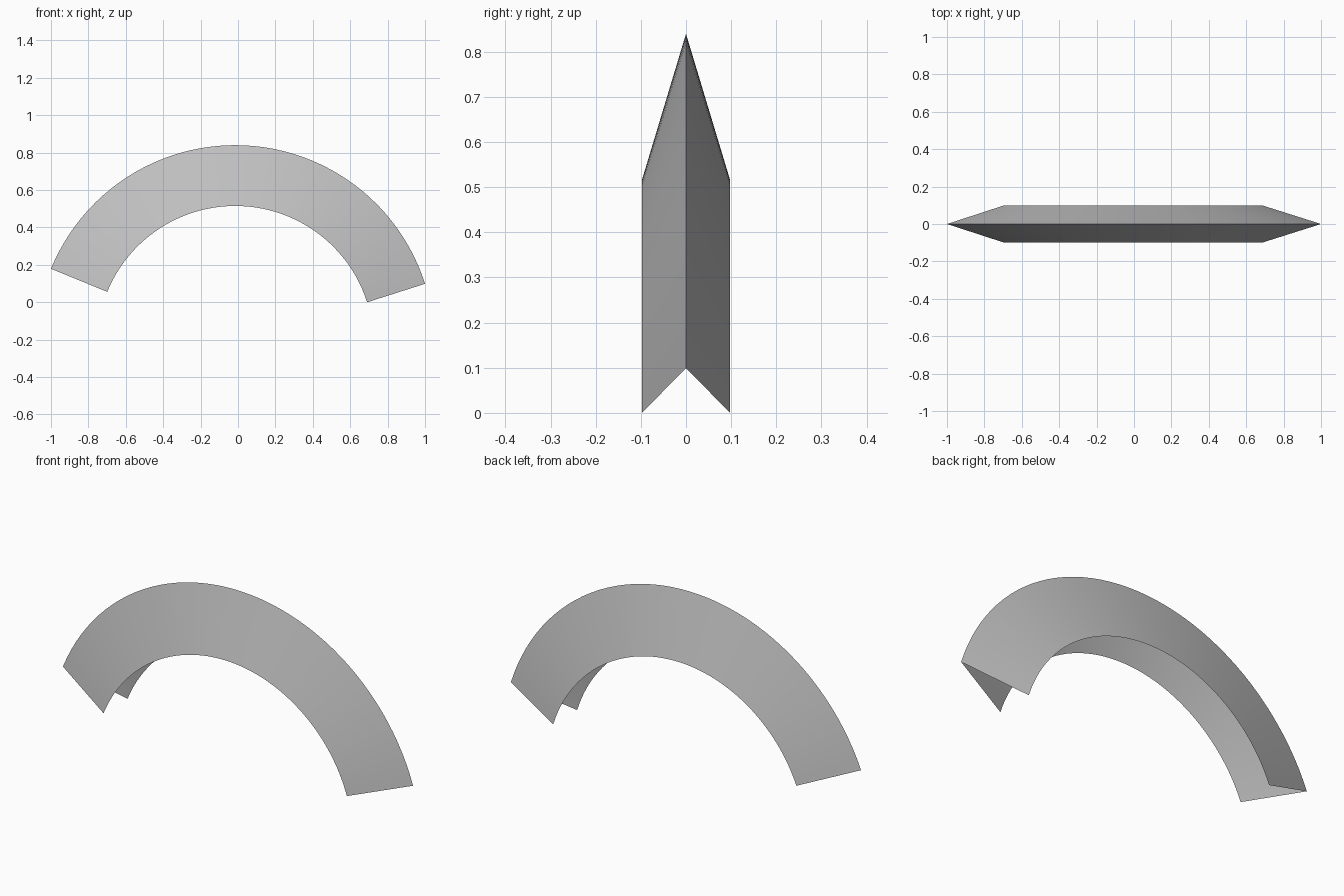
import bpy, bmesh
from math import radians, cos, sin
from mathutils import Vector

if "Cube" in bpy.data.objects:
    bpy.data.objects.remove(bpy.data.objects["Cube"], do_unlink=True)

OUTER, INNER, HALF_WIDTH = 1.065, 0.74, 0.098
CENTRE = Vector((-0.0146, 0, -0.225))
START, SWEEP, STEPS = radians(17.7), radians(140), 48

# Plain grey material
grey = bpy.data.materials.new("light_grey")
grey.use_nodes = True
colour = (0.54, 0.54, 0.54, 1)
grey.diffuse_color = colour
grey.node_tree.nodes["Principled BSDF"].inputs["Base Color"].default_value = colour

# Open V profile at the right-hand end: two rims joined by the outer ridge
bm = bmesh.new()
direction = Vector((cos(START), 0, sin(START)))
profile = [bm.verts.new(CENTRE + direction * radius + Vector((0, y, 0)))
           for radius, y in ((INNER, -HALF_WIDTH), (OUTER, 0), (INNER, HALF_WIDTH))]
edges = [bm.edges.new(pair) for pair in zip(profile, profile[1:])]

# Sweep the profile over the arch
bmesh.ops.spin(bm, geom=profile + edges, cent=CENTRE, axis=(0, -1, 0),
               angle=SWEEP, steps=STEPS, use_duplicate=False)

# Turn both panels outward
bm.normal_update()
for face in bm.faces:
    if face.normal.y * face.calc_center_median().y < 0:
        face.normal_flip()

mesh = bpy.data.meshes.new("arch_shell")
bm.to_mesh(mesh)
bm.free()
mesh.materials.append(grey)
arch = bpy.data.objects.new("arch_shell", mesh)
bpy.context.collection.objects.link(arch)

# Smooth along the arch, sharp at the ridge
bpy.ops.object.select_all(action='DESELECT')
arch.select_set(True)
bpy.context.view_layer.objects.active = arch
bpy.ops.object.shade_smooth_by_angle(angle=radians(30))
